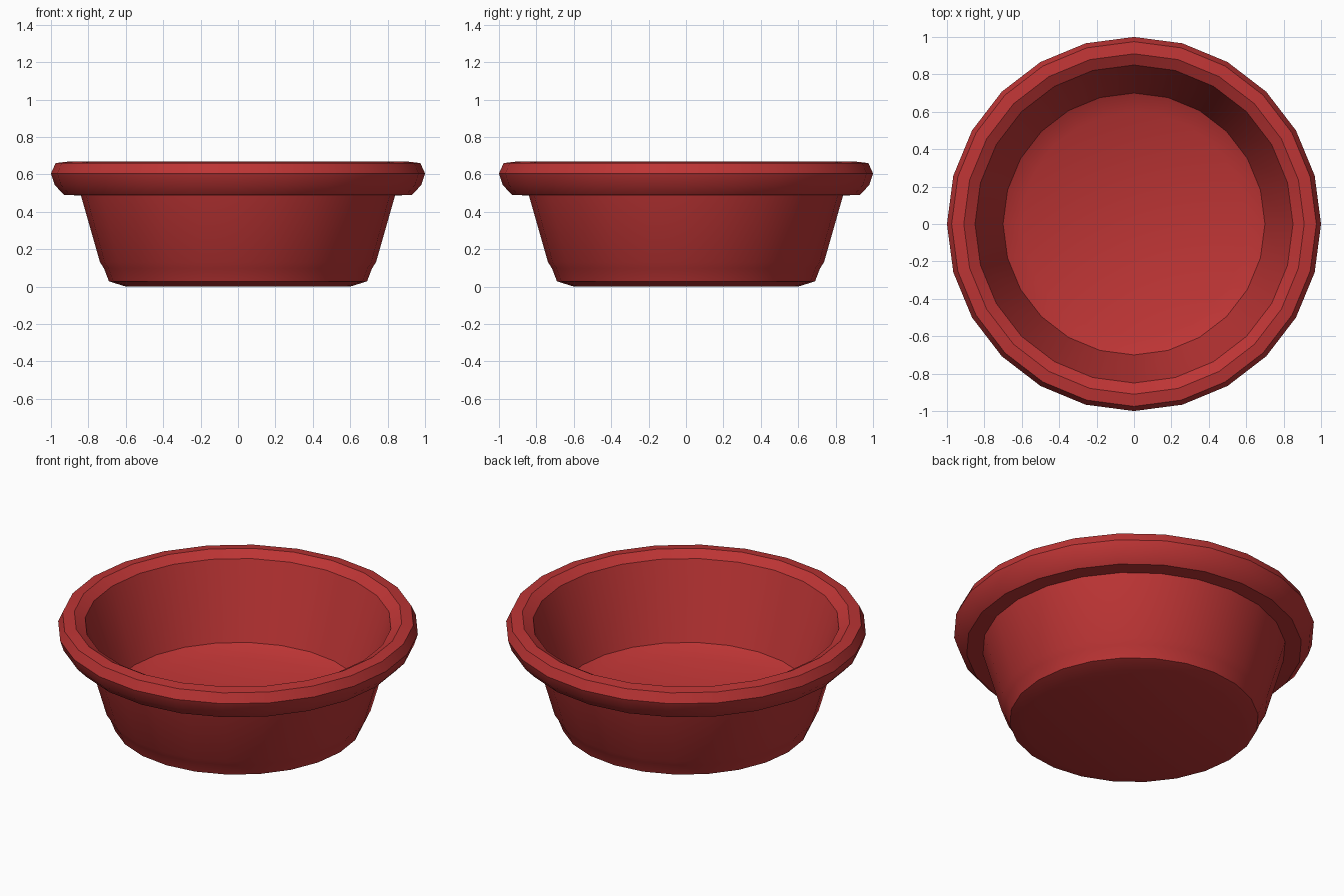
import bpy, bmesh, math

if "Cube" in bpy.data.objects:
    bpy.data.objects.remove(bpy.data.objects["Cube"])

SIDES = 24

# one flat red for the whole bowl
red = bpy.data.materials.new("brick red")
red.diffuse_color = (0.51, 0.035, 0.035, 1)
red.use_nodes = True
red.node_tree.nodes["Principled BSDF"].inputs["Base Color"].default_value = red.diffuse_color

# lathe profile (radius, height): underside, wall, rolled rim, inside, floor
profile = [
    (0.60, 0.0), (0.69, 0.028), (0.717, 0.098), (0.738, 0.13), (0.84, 0.487),
    (0.93, 0.49), (0.98, 0.543), (1.0, 0.605), (0.975, 0.66), (0.91, 0.668),
    (0.85, 0.633), (0.70, 0.19), (0.60, 0.14),
]

bm = bmesh.new()
rings = []
for r, z in profile:
    rings.append([bm.verts.new((r * math.cos(2 * math.pi * i / SIDES),
                                r * math.sin(2 * math.pi * i / SIDES), z))
                  for i in range(SIDES)])
for a, b in zip(rings, rings[1:]):
    for i in range(SIDES):
        j = (i + 1) % SIDES
        bm.faces.new((a[i], a[j], b[j], b[i]))

# flat base and inner floor
bm.faces.new(list(reversed(rings[0])))
bm.faces.new(rings[-1])
bmesh.ops.recalc_face_normals(bm, faces=bm.faces)

mesh = bpy.data.meshes.new("bowl")
bm.to_mesh(mesh)
bm.free()
mesh.materials.append(red)
bowl = bpy.data.objects.new("bowl", mesh)
bpy.context.collection.objects.link(bowl)

# smooth walls, crisp rim edges
bpy.context.view_layer.objects.active = bowl
bowl.select_set(True)
bpy.ops.object.shade_smooth_by_angle(angle=math.radians(30))
